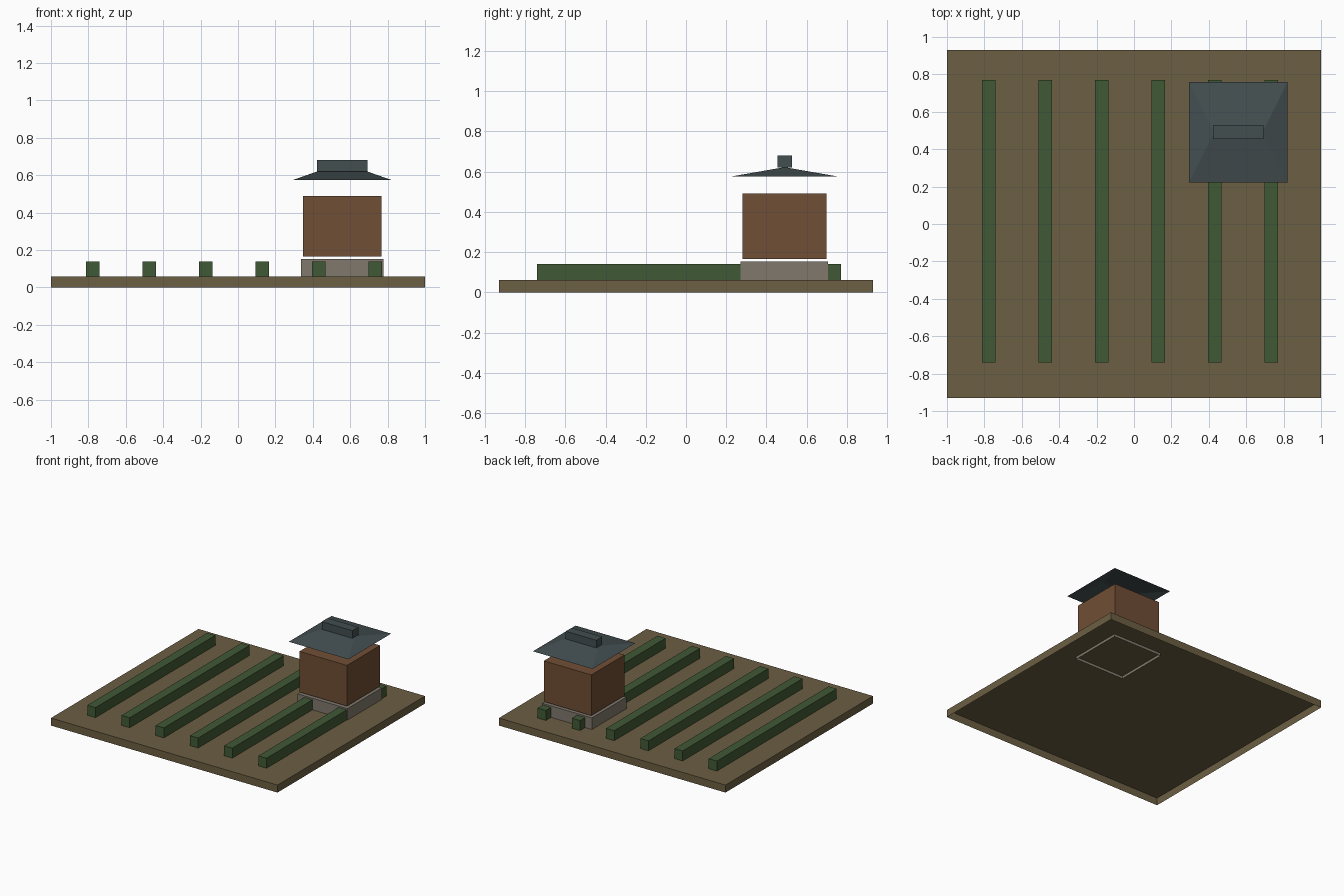
import bpy, bmesh

if "Cube" in bpy.data.objects:
    bpy.data.objects.remove(bpy.data.objects["Cube"])


def material(name, rgb):
    """Flat colour given as sRGB 0-255, stored as linear."""
    lin = [((c / 255 + 0.055) / 1.055) ** 2.4 for c in rgb]
    m = bpy.data.materials.new(name)
    m.diffuse_color = (*lin, 1)
    m.use_nodes = True
    m.node_tree.nodes["Principled BSDF"].inputs["Base Color"].default_value = m.diffuse_color
    return m


SOIL = material("soil_brown", (108, 94, 66))
HEDGE = material("crop_green", (64, 89, 53))
STONE = material("stone_grey", (128, 120, 108))
WOOD = material("wood_brown", (112, 78, 53))
SLATE = material("slate_grey", (67, 78, 80))


def finish(name, bm, mat):
    bmesh.ops.recalc_face_normals(bm, faces=bm.faces)
    me = bpy.data.meshes.new(name)
    bm.to_mesh(me)
    bm.free()
    me.materials.append(mat)
    ob = bpy.data.objects.new(name, me)
    bpy.context.collection.objects.link(ob)
    return ob


def box(name, x, y, z, mat, open_bottom=False):
    """Box from (min, max) ranges, optionally without its underside."""
    bm = bmesh.new()
    bmesh.ops.create_cube(bm, size=1)
    for v in bm.verts:
        v.co = [r[0] if c < 0 else r[1] for r, c in zip((x, y, z), v.co)]
    bm.normal_update()
    if open_bottom:
        down = [f for f in bm.faces if f.normal.z < -0.9]
        bmesh.ops.delete(bm, geom=down, context='FACES_ONLY')
    return finish(name, bm, mat)


# field plate, hollow underneath
box("field", (-1, 1), (-0.93, 0.93), (0, 0.06), SOIL, True)

# six crop rows
for i in range(6):
    cx = -0.776 + i * 0.302
    box(f"crop_row_{i + 1}", (cx - 0.036, cx + 0.036), (-0.74, 0.77), (0.06, 0.14), HEDGE, True)

# hut: stone footing sunk through the plate, then walls
box("footing", (0.337, 0.777), (0.27, 0.705), (0.038, 0.152), STONE, True)
box("hut_walls", (0.347, 0.766), (0.28, 0.698), (0.165, 0.49), WOOD)

# hipped roof: four eave corners and a short ridge, open below
bm = bmesh.new()
x0, x1, y0, y1, ze = 0.294, 0.82, 0.221, 0.759, 0.575
a, b, c, d = [bm.verts.new(p) for p in ((x0, y0, ze), (x1, y0, ze), (x1, y1, ze), (x0, y1, ze))]
r0, r1 = [bm.verts.new((x, 0.49, 0.622)) for x in (0.428, 0.686)]
for f in ((a, b, r1, r0), (b, c, r1), (c, d, r0, r1), (d, a, r0)):
    bm.faces.new(f)
finish("roof", bm, SLATE)

# ridge cap
box("ridge_cap", (0.422, 0.692), (0.454, 0.528), (0.62, 0.681), SLATE)
